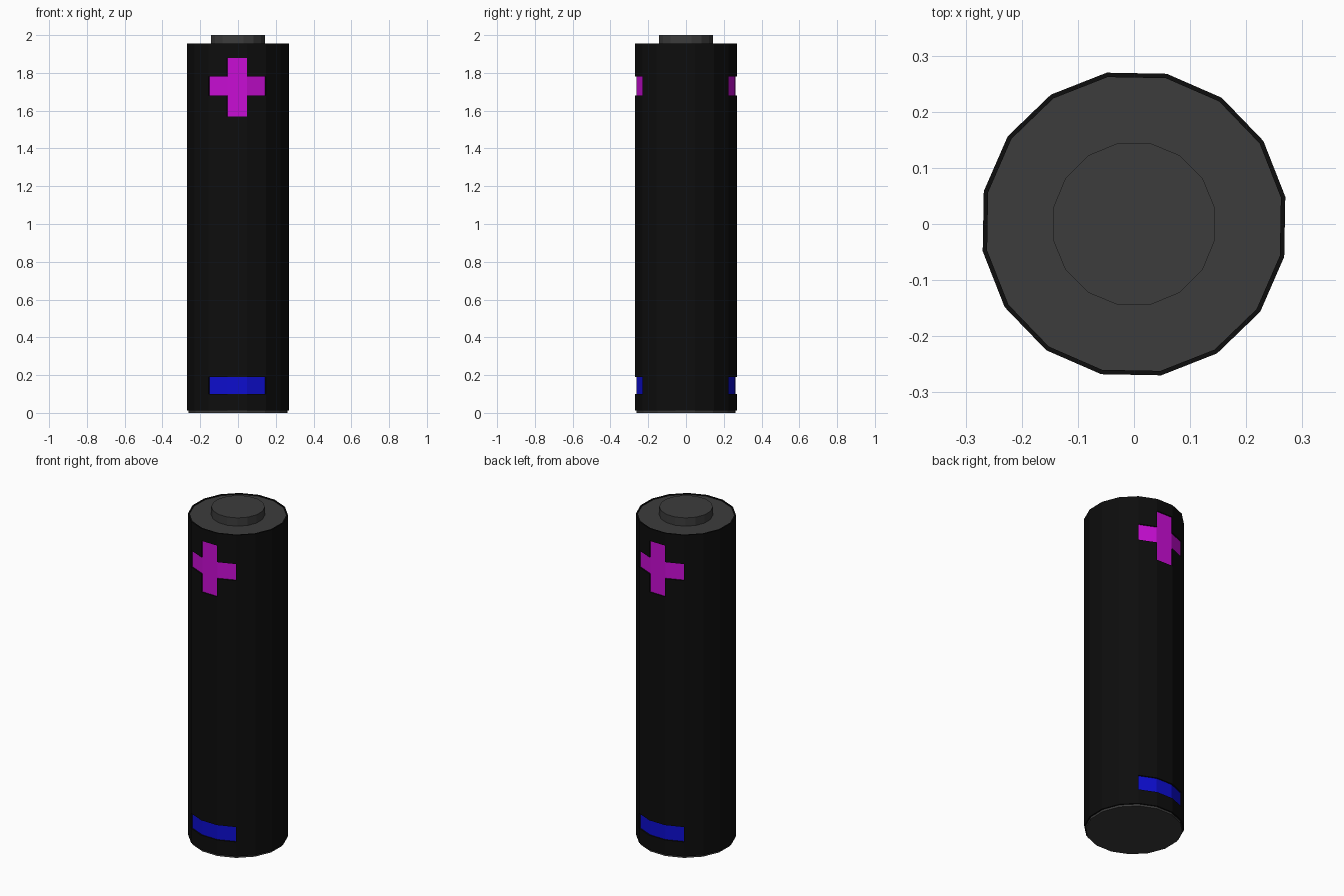
import bpy, bmesh, math
from mathutils import Vector

if "Cube" in bpy.data.objects:
    bpy.data.objects.remove(bpy.data.objects["Cube"])

SIDES = 16
TURN = math.radians(10.2)      # slight twist of the facets
R_OUT, R_IN = 0.274, 0.266     # casing and recessed surface


def material(name, rgb):
    m = bpy.data.materials.new(name)
    m.diffuse_color = (*rgb, 1)
    m.use_nodes = True
    m.node_tree.nodes["Principled BSDF"].inputs["Base Color"].default_value = m.diffuse_color
    return m


BLACK = material("casing black", (0.004, 0.004, 0.004))
GREY = material("metal grey", (0.045, 0.045, 0.045))
MAGENTA = material("plus magenta", (0.58, 0.004, 0.66))
BLUE = material("minus blue", (0.004, 0.004, 0.62))


def point(i, r, z, turn=TURN):
    a = turn + 2 * math.pi * i / SIDES
    return Vector((r * math.cos(a), r * math.sin(a), z))


def finish(bm, name, mats):
    bmesh.ops.remove_doubles(bm, verts=bm.verts, dist=1e-5)
    bmesh.ops.recalc_face_normals(bm, faces=bm.faces)
    me = bpy.data.meshes.new(name)
    bm.to_mesh(me)
    bm.free()
    for m in mats:
        me.materials.append(m)
    bpy.context.collection.objects.link(bpy.data.objects.new(name, me))


def add_face(bm, pts, mat=0):
    bm.faces.new([bm.verts.new(p) for p in pts]).material_index = mat


# Height bands of the casing: bottom, minus bar, plus arms, top
LEVELS = [0.012, 0.10, 0.19, 1.57, 1.68, 1.78, 1.88, 1.955]
CENTRES = (3, 11)              # middle facets of the back and front marks


def mark(i, j):
    """Material of a recessed cell: 0 none, 2 plus, 3 minus."""
    away = min(abs(i % SIDES - c) for c in CENTRES)
    if j == 1 and away <= 1:
        return 3
    if (j == 4 and away <= 1) or (j in (3, 5) and away == 0):
        return 2
    return 0


# Casing with recessed marks
bm = bmesh.new()
for i in range(SIDES):
    for j in range(len(LEVELS) - 1):
        z0, z1 = LEVELS[j], LEVELS[j + 1]
        m = mark(i, j)
        r = R_IN if m else R_OUT
        corners = [(i, z0), (i + 1, z0), (i + 1, z1), (i, z1)]
        add_face(bm, [point(k, r, z) for k, z in corners], m)
        if not m:
            continue
        # black walls around the recess
        beside = [(i, j - 1), (i + 1, j), (i, j + 1), (i - 1, j)]
        for n in range(4):
            if not mark(*beside[n]):
                (a, za), (b, zb) = corners[n], corners[(n + 1) % 4]
                add_face(bm, [point(a, R_OUT, za), point(b, R_OUT, zb),
                              point(b, R_IN, zb), point(a, R_IN, za)])
    # rims and the short metal steps at both ends
    steps = [(R_OUT, 0.012, R_IN, 0.012, 0), (R_IN, 0.012, R_IN, 0, 1),
             (R_OUT, 1.955, R_IN, 1.955, 0), (R_IN, 1.955, R_IN, 1.95, 0)]
    for r0, z0, r1, z1, m in steps:
        add_face(bm, [point(i, r0, z0), point(i + 1, r0, z0),
                      point(i + 1, r1, z1), point(i, r1, z1)], m)
# flat metal ends
for z in (0, 1.95):
    add_face(bm, [point(i, R_IN, z) for i in range(SIDES)], 1)
finish(bm, "battery_casing", [BLACK, GREY, MAGENTA, BLUE])

# Raised terminal on top
bm = bmesh.new()
turn, r = math.pi / SIDES, 0.147
for i in range(SIDES):
    add_face(bm, [point(i, r, 1.95, turn), point(i + 1, r, 1.95, turn),
                  point(i + 1, r, 2.0, turn), point(i, r, 2.0, turn)])
for z in (1.95, 2.0):
    add_face(bm, [point(i, r, z, turn) for i in range(SIDES)])
finish(bm, "top_terminal", [GREY])
